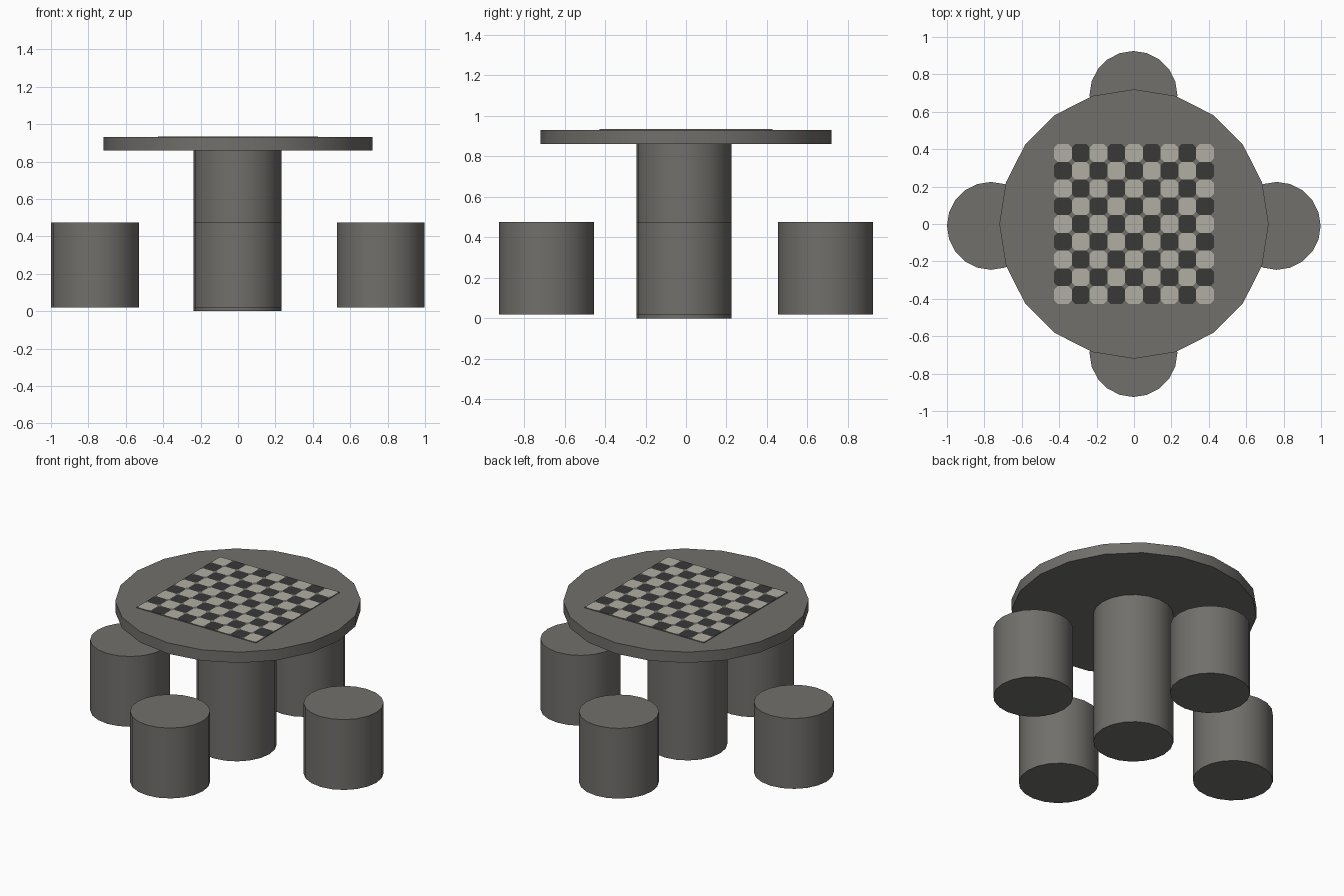
import bpy, bmesh, math

if "Cube" in bpy.data.objects:
    bpy.data.objects.remove(bpy.data.objects["Cube"])


def material(name, rgb):
    m = bpy.data.materials.new(name)
    m.diffuse_color = (*rgb, 1)
    m.use_nodes = True
    m.node_tree.nodes["Principled BSDF"].inputs["Base Color"].default_value = m.diffuse_color
    return m


STONE = material("grey stone", (0.165, 0.160, 0.148))
LIGHT = material("light tile", (0.44, 0.42, 0.36))
DARK = material("dark tile", (0.040, 0.040, 0.039))


def drum(name, x, y, z0, z1, r):
    # 20-sided upright cylinder with smooth walls and crisp rims
    bpy.ops.mesh.primitive_cylinder_add(vertices=20, radius=r, depth=z1 - z0,
                                        location=(x, y, (z0 + z1) / 2))
    ob = bpy.context.object
    ob.name = name
    ob.data.materials.append(STONE)
    bpy.ops.object.shade_smooth_by_angle(angle=math.radians(30))
    return ob


# Table
drum("pedestal", -0.003, -0.01, 0.0, 0.865, 0.235)
drum("table_top", 0, 0, 0.86, 0.93, 0.72)

# Four stools, one per side
for name, x, y in (("stool_left", -0.765, -0.01), ("stool_right", 0.763, -0.01),
                   ("stool_front", -0.003, -0.69), ("stool_back", -0.003, 0.69)):
    drum(name, x, y, 0.02, 0.475, 0.235)

# Checkerboard: 9 x 9 clipped tiles with small stone diamonds between them
N, HALF, CUT, Z = 9, 0.427, 0.018, 0.935
CELL = 2 * HALF / N
bm = bmesh.new()


def face(points, mat):
    f = bm.faces.new([bm.verts.new((x, y, Z)) for x, y in points])
    f.material_index = mat


for i in range(N):
    for j in range(N):
        cx, cy = (i - (N - 1) / 2) * CELL, (j - (N - 1) / 2) * CELL
        a, b = CELL / 2, CELL / 2 - CUT
        face([(cx + u, cy + v) for u, v in
              ((a, -b), (a, b), (b, a), (-b, a), (-a, b), (-a, -b), (-b, -a), (b, -a))],
             1 + (i + j) % 2)
for i in range(N + 1):
    for j in range(N + 1):
        x, y = i * CELL - HALF, j * CELL - HALF
        pts = []
        for u, v in ((CUT, 0), (0, CUT), (-CUT, 0), (0, -CUT)):
            p = (max(-HALF, min(HALF, x + u)), max(-HALF, min(HALF, y + v)))
            if p not in pts:
                pts.append(p)
        if len(pts) > 2:
            face(pts, 0)
bmesh.ops.remove_doubles(bm, verts=bm.verts, dist=0.0005)

# Thin edge of the board down to the table
rim = [e for e in bm.edges if e.is_boundary]
res = bmesh.ops.extrude_edge_only(bm, edges=rim)
for g in res["geom"]:
    if isinstance(g, bmesh.types.BMVert):
        g.co.z = 0.929
    elif isinstance(g, bmesh.types.BMFace):
        g.material_index = 0
bmesh.ops.recalc_face_normals(bm, faces=bm.faces)
if sum(f.normal.z for f in bm.faces) < 0:
    bmesh.ops.reverse_faces(bm, faces=bm.faces)

mesh = bpy.data.meshes.new("checkerboard")
bm.to_mesh(mesh)
bm.free()
for m in (STONE, LIGHT, DARK):
    mesh.materials.append(m)
board = bpy.data.objects.new("checkerboard", mesh)
bpy.context.collection.objects.link(board)
